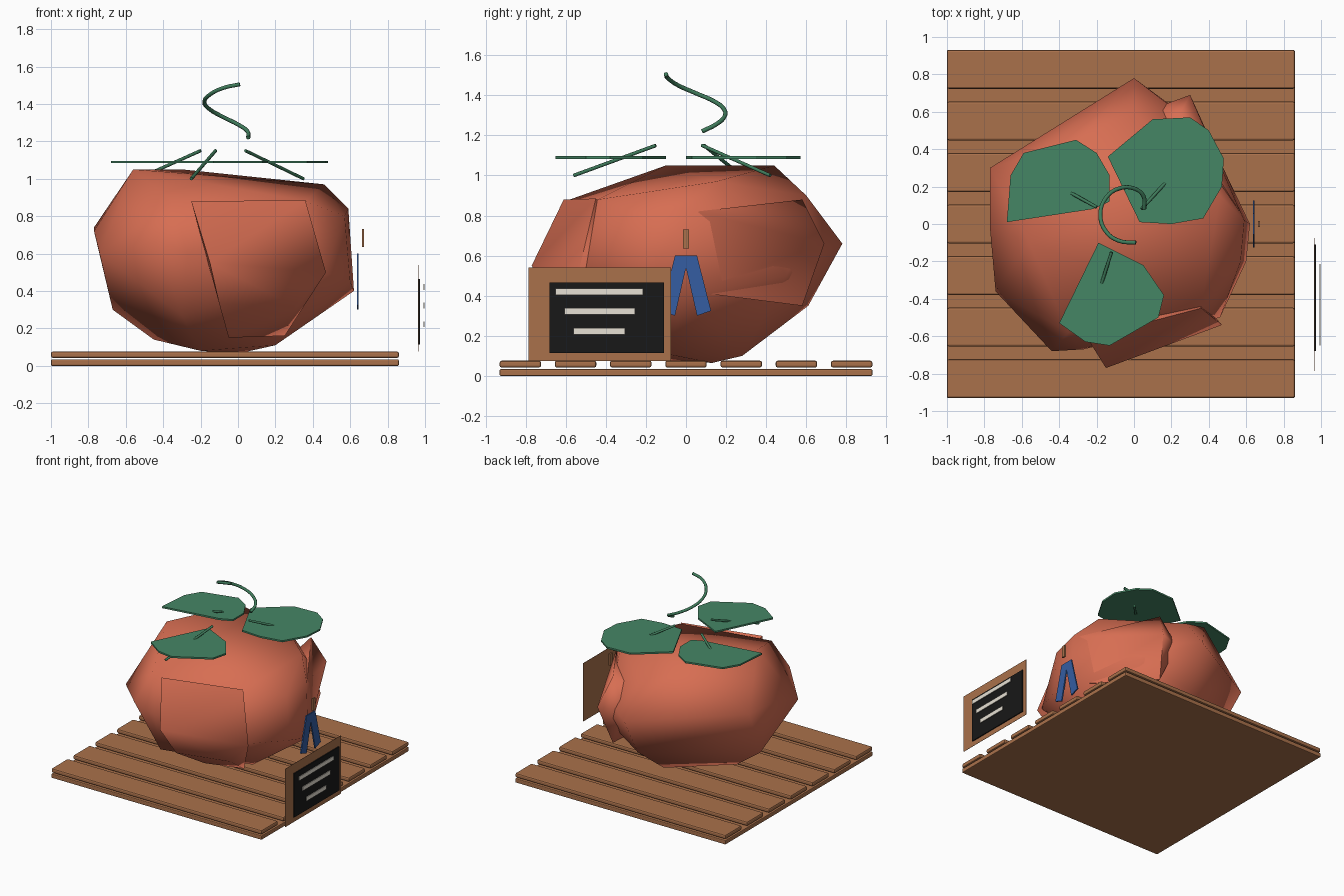
import bpy, bmesh, math
from mathutils import Vector

if "Cube" in bpy.data.objects:
    bpy.data.objects.remove(bpy.data.objects["Cube"])


def mat(name, r, g, b):
    m = bpy.data.materials.new(name)
    m.diffuse_color = (r, g, b, 1)
    m.use_nodes = True
    m.node_tree.nodes["Principled BSDF"].inputs["Base Color"].default_value = m.diffuse_color
    return m


ORANGE = mat("pumpkin orange", 0.68, 0.155, 0.085)
WOOD = mat("wood brown", 0.40, 0.165, 0.07)
GREEN = mat("leaf green", 0.06, 0.24, 0.13)
VINE = mat("vine green", 0.05, 0.2, 0.105)
BLUE = mat("cloth blue", 0.035, 0.11, 0.36)
BLACK = mat("board black", 0.009, 0.009, 0.009)
CHALK = mat("chalk white", 0.8, 0.75, 0.66)


def finish(bm, name, material, smooth=None):
    bmesh.ops.recalc_face_normals(bm, faces=bm.faces[:])
    me = bpy.data.meshes.new(name)
    bm.to_mesh(me)
    bm.free()
    ob = bpy.data.objects.new(name, me)
    bpy.context.collection.objects.link(ob)
    me.materials.append(material)
    if smooth:
        bpy.ops.object.select_all(action='DESELECT')
        bpy.context.view_layer.objects.active = ob
        ob.select_set(True)
        bpy.ops.object.shade_smooth_by_angle(angle=math.radians(smooth))
    return ob


def box(name, material, lo, hi, bevel=0):
    bm = bmesh.new()
    bmesh.ops.create_cube(bm, size=1)
    for v in bm.verts:
        v.co = Vector([lo[i] + (v.co[i] + 0.5) * (hi[i] - lo[i]) for i in range(3)])
    if bevel:
        bmesh.ops.bevel(bm, geom=bm.edges[:], offset=bevel, segments=2,
                        profile=0.5, affect='EDGES')
    return finish(bm, name, material)


def hull(name, material, pts, smooth):
    bm = bmesh.new()
    for p in pts:
        bm.verts.new(p)
    bmesh.ops.convex_hull(bm, input=bm.verts[:])
    bmesh.ops.delete(bm, geom=[v for v in bm.verts if not v.link_faces], context='VERTS')
    return finish(bm, name, material, smooth)


def plate(name, material, pts, offset):
    """Extrude a flat outline by an offset vector."""
    bm = bmesh.new()
    f = bm.faces.new([bm.verts.new(p) for p in pts])
    r = bmesh.ops.extrude_face_region(bm, geom=[f], use_keep_orig=True)
    bmesh.ops.translate(bm, vec=offset,
                        verts=[g for g in r['geom'] if isinstance(g, bmesh.types.BMVert)])
    return finish(bm, name, material)


def tube(name, material, pts, radius, curved=False):
    cu = bpy.data.curves.new(name, 'CURVE')
    cu.dimensions = '3D'
    cu.bevel_depth = radius
    cu.bevel_resolution = 2
    cu.use_fill_caps = True
    sp = cu.splines.new('BEZIER')
    sp.resolution_u = 4
    sp.bezier_points.add(len(pts) - 1)
    for b, p in zip(sp.bezier_points, pts):
        b.co = p
        b.handle_left_type = b.handle_right_type = 'AUTO' if curved else 'VECTOR'
    ob = bpy.data.objects.new(name, cu)
    bpy.context.collection.objects.link(ob)
    cu.materials.append(material)
    return ob


# pallet: base sheet and seven planks
box("pallet_base", WOOD, (-1, -0.93, 0), (0.86, 0.93, 0.034), 0.006)
for i in range(7):
    y = -0.93 + i * 0.2755
    box(f"pallet_plank_{i + 1}", WOOD, (-1, y, 0.042), (0.86, y + 0.207, 0.076), 0.01)

# pumpkin: main body with two bulging lobes
hull("pumpkin_body", ORANGE, [
    (-0.2, -0.1, 0.08), (0, 0.13, 0.065), (0.2, -0.1, 0.11), (0, 0.28, 0.1),
    (-0.45, 0, 0.14), (-0.67, 0.02, 0.3), (0.62, 0, 0.4), (0, 0.61, 0.35),
    (-0.44, -0.68, 0.66), (-0.27, -0.67, 0.6), (-0.3, -0.55, 0.27),
    (-0.74, -0.36, 0.6), (-0.77, -0.02, 0.72), (-0.77, 0.3, 0.74),
    (0, 0.78, 0.66), (0.59, 0.02, 0.84), (0.46, 0.15, 0.97),
    (-0.56, -0.1, 1.05), (-0.3, 0.44, 1.05), (-0.35, -0.58, 0.88),
    (0, 0.6, 0.9), (0.36, -0.44, 0.88), (0.6, -0.2, 0.45), (0.57, -0.2, 0.8),
    (0.46, -0.5, 0.5), (0.26, 0.58, 0.66), (0.38, 0.5, 0.5)], 75)
hull("pumpkin_front_lobe", ORANGE, [
    (-0.15, -0.77, 0.55), (0.47, -0.54, 0.5), (-0.25, -0.61, 0.88),
    (0.36, -0.45, 0.885), (-0.1, -0.64, 0.33), (0.3, -0.52, 0.32),
    (-0.05, -0.35, 0.15), (0.25, -0.28, 0.16), (0, 0, 0.5)], 75)
hull("pumpkin_back_lobe", ORANGE, [
    (0.3, 0.69, 0.66), (0.24, 0.58, 0.88), (0.24, 0.58, 0.35),
    (0.11, 0.62, 0.66), (0.6, 0.03, 0.42), (0.575, 0.05, 0.82), (0, 0, 0.5)], 75)

# three broad leaves
leaves = [
    [(-0.66, 0.26), (-0.59, 0.38), (-0.31, 0.45), (-0.2, 0.38), (-0.13, 0.26),
     (-0.13, 0.12), (-0.22, 0.08), (-0.68, 0.01)],
    [(-0.14, 0.36), (0.1, 0.56), (0.3, 0.57), (0.4, 0.5), (0.48, 0.35),
     (0.47, 0.2), (0.37, 0.03), (0.2, 0), (0.03, 0.01)],
    [(-0.19, -0.1), (0.05, -0.22), (0.16, -0.38), (0.13, -0.5),
     (-0.13, -0.65), (-0.26, -0.63), (-0.4, -0.53)]]
for i, outline in enumerate(leaves):
    plate(f"leaf_{i + 1}", GREEN, [(x, y, 1.083) for x, y in outline], (0, 0, 0.013))

# leaf stalks and curling tendril
stalks = [((-0.2, 0.09, 1.15), (-0.49, 0.25, 1.02)),
          ((-0.12, -0.15, 1.15), (-0.25, -0.56, 1.0)),
          ((0.04, 0.08, 1.15), (0.35, 0.42, 1.0))]
for i, s in enumerate(stalks):
    tube(f"leaf_stalk_{i + 1}", VINE, s, 0.009)
tube("tendril", VINE, [
    (0.055, 0.08, 1.22), (0.05, 0.15, 1.255), (0, 0.19, 1.29), (-0.08, 0.19, 1.33),
    (-0.15, 0.14, 1.37), (-0.18, 0.05, 1.41), (-0.15, -0.04, 1.45),
    (-0.08, -0.09, 1.485), (0.01, -0.1, 1.505)], 0.011, True)

# chalkboard sign with three blank strokes
box("sign_frame", WOOD, (0.963, -0.785, 0.075), (0.965, -0.075, 0.54))
box("sign_board", BLACK, (0.965, -0.68, 0.115), (0.973, -0.11, 0.465))
for i, (y0, y1, z) in enumerate([(-0.65, -0.215, 0.42), (-0.605, -0.255, 0.322),
                                 (-0.56, -0.305, 0.222)]):
    box(f"chalk_stroke_{i + 1}", CHALK, (0.991, y0, z - 0.016), (0.998, y1, z + 0.016))

# forked cloth ribbon and its wooden peg
half = [(0, 0.54), (0.055, 0.30), (0.125, 0.325), (0.055, 0.6)]
outline = half + [(-y, z) for y, z in reversed(half[1:])]
plate("cloth_ribbon", BLUE, [(0.635, y, z) for y, z in outline], (0.01, 0, 0))
box("peg", WOOD, (0.662, -0.015, 0.635), (0.674, 0.015, 0.73))
